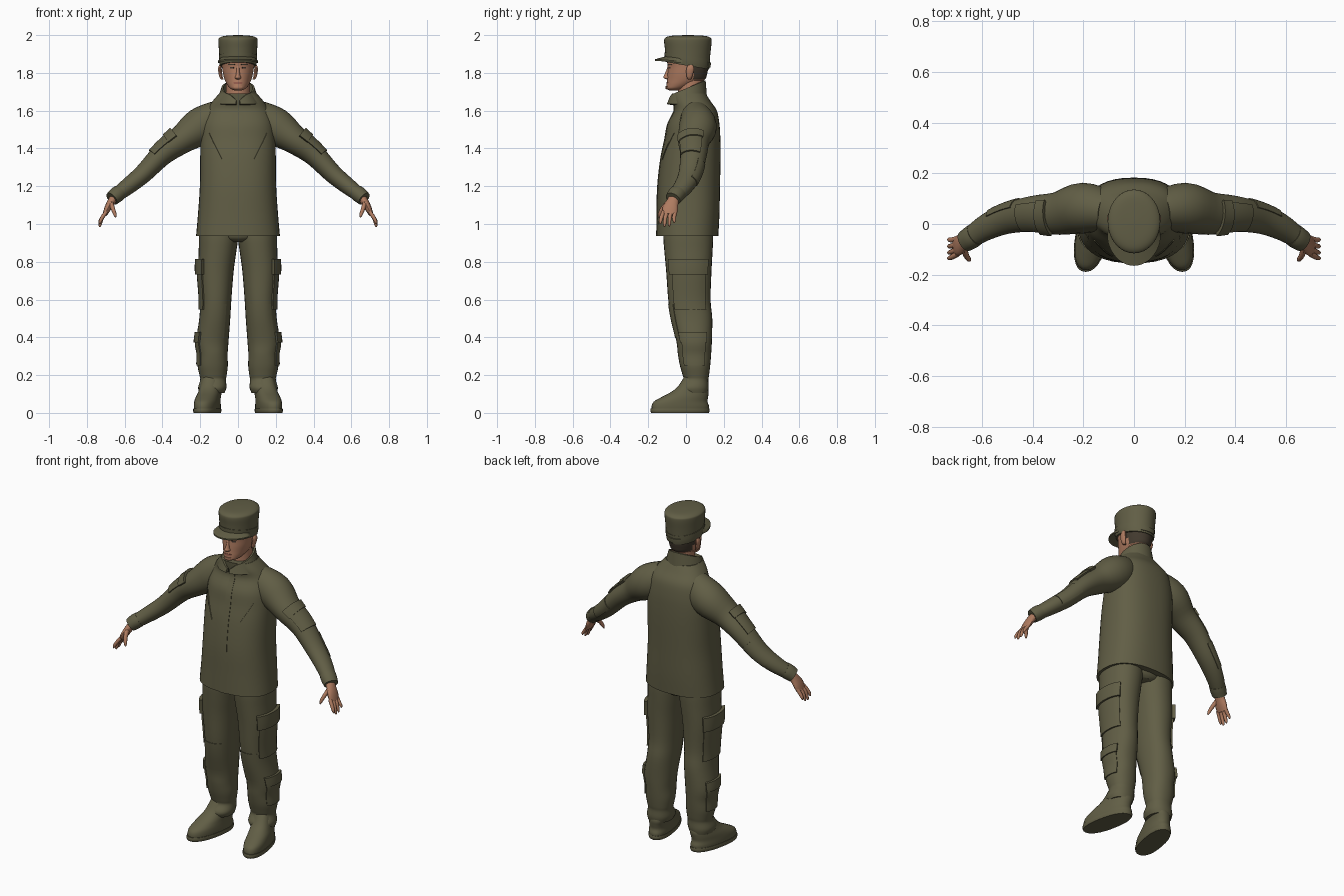
import bpy, bmesh, math
from mathutils import Vector

if "Cube" in bpy.data.objects:
    bpy.data.objects.remove(bpy.data.objects["Cube"])

FRONT = -math.pi / 2


def material(name, rgb):
    m = bpy.data.materials.new(name)
    m.diffuse_color = (*rgb, 1)
    m.use_nodes = True
    m.node_tree.nodes["Principled BSDF"].inputs["Base Color"].default_value = m.diffuse_color
    return m


OLIVE = material("olive_cloth", (0.120, 0.112, 0.060))
SKIN = material("skin", (0.43, 0.20, 0.118))
HAIR = material("dark_hair", (0.055, 0.042, 0.028))
LIPS = material("lips", (0.30, 0.11, 0.075))
EYES = material("eyes", (0.06, 0.04, 0.03))


def sample(rows, t):
    """Smooth interpolation of section rows (x, y, z, a, b, tilt)."""
    n = len(rows)
    t = max(0, min(n - 1, t))
    i = min(int(t), n - 2)
    f = t - i
    p = [tuple(rows[max(0, min(n - 1, k))]) + (0,) * 6 for k in (i - 1, i, i + 1, i + 2)]
    return [0.5 * (2 * q + (r - o) * f + (2 * o - 5 * q + 4 * r - s) * f * f
                   + (3 * q - o - 3 * r + s) * f ** 3)
            for o, q, r, s in list(zip(*[v[:6] for v in p]))]


def point(rows, t, ang, off=0, upright=True, power=2.0):
    x, y, z, a, b, tilt = sample(rows, t)
    c, s = math.cos(ang), math.sin(ang)
    u = math.copysign(abs(c) ** (2 / power), c) * (max(a, 0.001) + off)
    v = math.copysign(abs(s) ** (2 / power), s) * (max(b, 0.001) + off)
    if upright:
        return Vector((x + u, y + v, z + tilt * v))
    tan = (Vector(sample(rows, t + 0.02)[:3]) - Vector(sample(rows, t - 0.02)[:3])).normalized()
    depth = (Vector((0, 1, 0)) - tan * tan.y).normalized()
    return Vector((x, y, z)) + tan.cross(depth) * u + depth * v


def at(rows, z):
    """Row parameter at a given height."""
    for i in range(len(rows) - 1):
        if rows[i][2] <= z <= rows[i + 1][2]:
            return i + (z - rows[i][2]) / (rows[i + 1][2] - rows[i][2])
    return len(rows) - 1


def finish(name, bm, mat, mirror):
    bmesh.ops.recalc_face_normals(bm, faces=bm.faces)
    me = bpy.data.meshes.new(name)
    bm.to_mesh(me)
    bm.free()
    me.materials.append(mat)
    ob = bpy.data.objects.new(name, me)
    bpy.context.collection.objects.link(ob)
    if mirror:
        ob.modifiers.new("mirror", 'MIRROR')
    return ob


def tube(name, rows, mat=OLIVE, sides=28, steps=4, mirror=False, upright=True, power=2.0):
    bm = bmesh.new()
    count = (len(rows) - 1) * steps
    rings = [[bm.verts.new(point(rows, j / steps, 2 * math.pi * i / sides, 0, upright, power))
              for i in range(sides)] for j in range(count + 1)]
    for lo, hi in zip(rings, rings[1:]):
        for i in range(sides):
            k = (i + 1) % sides
            bm.faces.new((lo[i], lo[k], hi[k], hi[i]))
    bm.faces.new(rings[0])
    bm.faces.new(rings[-1])
    return finish(name, bm, mat, mirror)


def patch(name, rows, t0, t1, a0, a1, off, mat=OLIVE, mirror=True, upright=True, power=2.0, skew=0, n=8):
    """Raised plate that follows the surface of a tube."""
    bm = bmesh.new()
    fr = [0] + [i / n for i in range(n + 1)] + [1]
    last = len(fr) - 1
    g = []
    for j, v in enumerate(fr):
        g.append([bm.verts.new(point(rows, t0 + (t1 - t0) * v, a0 + (a1 - a0) * u + skew * v,
                                     -0.006 if i in (0, last) or j in (0, last) else off, upright, power))
                  for i, u in enumerate(fr)])
    for j in range(last):
        for i in range(last):
            bm.faces.new((g[j][i], g[j][i + 1], g[j + 1][i + 1], g[j + 1][i]))
    rim = g[0] + [r[-1] for r in g[1:]] + g[-1][-2::-1] + [r[0] for r in g[-2:0:-1]]
    bm.faces.new(rim)
    return finish(name, bm, mat, mirror)


# Jacket body, placket and slanted chest pockets
torso = [(0, .008, .937, .222, .163), (0, .012, 1.05, .212, .165), (0, .015, 1.2, .202, .165),
         (0, .025, 1.35, .2, .158), (0, .035, 1.45, .198, .147), (0, .04, 1.53, .19, .137),
         (0, .05, 1.6, .168, .113), (0, .03, 1.65, .135, .1), (0, .015, 1.69, .1, .09)]
tube("jacket_body", torso, sides=40, power=2.4)
patch("jacket_placket", torso, 0.0, at(torso, 1.64), FRONT - .02, FRONT + .10, .003,
      mirror=False, power=2.4, n=16)
patch("chest_pocket_welt", torso, at(torso, 1.34), at(torso, 1.48), FRONT + .36, FRONT + .42, .003,
      power=2.4, skew=.46)

# Standing collar, higher at the back and open in a V at the front
bm = bmesh.new()
levels = [[], [], [], []]
for i in range(41):
    ang = FRONT + .10 + (2 * math.pi - .20) * i / 40
    c, s = math.cos(ang), math.sin(ang)
    dip = .03 * max(0, 1 - abs(c) / .5) if s < 0 else 0
    for lev, (rx, ry, z) in zip(levels, [(.118, .108, 1.635), (.088, .098, 1.72 + .04 * s - dip),
                                         (.078, .088, 1.72 + .04 * s - dip), (.085, .085, 1.63)]):
        lev.append(bm.verts.new((rx * c, .006 + ry * s, z)))
for k in range(4):
    lo, hi = levels[k], levels[(k + 1) % 4]
    for i in range(40):
        bm.faces.new((lo[i], lo[i + 1], hi[i + 1], hi[i]))
for i in (0, 40):
    bm.faces.new([lev[i] for lev in levels])
finish("collar", bm, OLIVE, False)

# Sleeves with upper pockets, elbow patches and cuffs
arm = [(.10, .05, 1.567, .09, .08), (.2, .063, 1.515, .1, .1), (.3, .042, 1.445, .075, .085),
       (.4, .04, 1.37, .06, .071), (.5, .022, 1.268, .05, .061), (.582, -.012, 1.2, .044, .052),
       (.655, -.06, 1.145, .036, .04)]
limb = dict(mirror=True, upright=False)
tube("sleeve", arm, **limb)
patch("sleeve_pocket", arm, 2.15, 3.25, -1.1, .55, .008, upright=False)
patch("sleeve_pocket_flap", arm, 2.1, 2.5, -1.15, .6, .014, upright=False)
patch("elbow_patch", arm, 3.5, 4.6, .5, 1.9, .004, upright=False)
tube("cuff", [(.628, -.042, 1.166, .041, .046), (.645, -.054, 1.153, .042, .046),
              (.668, -.069, 1.133, .038, .042)], **limb)

# Hands
tube("palm", [(.65, -.058, 1.147, .024, .028), (.672, -.072, 1.115, .021, .033),
              (.69, -.083, 1.082, .018, .041), (.705, -.088, 1.05, .012, .038)], SKIN, 16, **limb)
for name, base, tip, z in [("index", -.119, -.135, 1.0), ("middle", -.099, -.113, .985),
                           ("ring", -.078, -.088, .988), ("little", -.058, -.062, 1.005)]:
    tube(name + "_finger", [(.697, base, 1.065, .010, .011), (.718, (base + tip) / 2 - .003, 1.035, .010, .0105),
                            (.73, tip, z + .012, .008, .008), (.733, tip, z, .003, .003)], SKIN, 10, **limb)
tube("thumb", [(.672, -.095, 1.11, .013, .016), (.662, -.125, 1.08, .011, .012),
               (.652, -.14, 1.052, .009, .009), (.648, -.145, 1.035, .003, .003)], SKIN, 10, **limb)

# Trousers with cargo, knee and calf pockets
leg = [(.138, .042, .105, .066, .073), (.136, .04, .135, .075, .08), (.132, .052, .175, .068, .066),
       (.132, .052, .2, .072, .07), (.134, .048, .25, .08, .08), (.134, .045, .31, .079, .088),
       (.136, .043, .38, .086, .094), (.123, .03, .5, .082, .109), (.118, .018, .6, .083, .112),
       (.117, .015, .75, .094, .12), (.108, .013, .86, .1, .128), (.103, .012, .93, .104, .132),
       (.103, .012, 1.0, .1, .13)]
legp = dict(mirror=True, power=2.2)
tube("trouser_leg", leg, **legp)
tube("trouser_seat", [(0, .02, .905, .06, .1), (0, .012, .93, .15, .125), (0, .012, 1.0, .17, .13)])
z = lambda h: at(leg, h)
patch("cargo_pocket", leg, z(.55), z(.78), -.75, .75, .008, power=2.2)
patch("cargo_pocket_flap", leg, z(.73), z(.81), -.85, .8, .018, power=2.2)
patch("calf_pocket", leg, z(.25), z(.4), -.7, .6, .007, power=2.2)
patch("calf_pocket_flap", leg, z(.375), z(.43), -.75, .65, .013, power=2.2)
patch("knee_patch", leg, z(.4), z(.58), FRONT - .7, FRONT + .7, .003, power=2.2)

# Boots and soles, with toes turned outward
boot = [(.157, -.03, .01, .062, .150), (.157, -.03, .035, .064, .152), (.157, -.028, .06, .063, .142),
        (.156, -.005, .085, .061, .122), (.152, .02, .11, .059, .1), (.148, .035, .14, .057, .078),
        (.145, .05, .19, .05, .06)]
sole = [(.157, -.032, 0, .064, .153), (.157, -.032, .012, .067, .157), (.157, -.032, .024, .066, .155)]
for name, rows in (("boot", boot), ("boot_sole", sole)):
    ob = tube(name, rows, mirror=True, power=2.3)
    for v in ob.data.vertices:
        v.co.x -= .18 * v.co.y

# Neck and head, hair on the back of the skull
tube("neck", [(0, .03, 1.6, .07, .075), (0, .025, 1.68, .064, .068), (0, .025, 1.78, .062, .066)], SKIN)
head = [(0, -.062, 1.708, .022, .028), (0, -.05, 1.718, .042, .054), (0, -.025, 1.738, .058, .078),
        (0, 0, 1.765, .071, .1), (0, .007, 1.795, .079, .105), (0, .011, 1.83, .084, .107),
        (0, .01, 1.86, .086, .11), (0, .01, 1.92, .085, .11)]
skull = tube("head", head, SKIN, 36, 6)
skull.data.materials.append(HAIR)
for f in skull.data.polygons:
    if f.center.y > .035 and f.center.z > 1.765:
        f.material_index = 1
tube("nose", [(0, -.09, 1.766, .011, .012), (0, -.097, 1.774, .017, .023), (0, -.095, 1.788, .012, .021),
              (0, -.091, 1.815, .008, .013), (0, -.09, 1.838, .008, .006)], SKIN, 14)
tube("ear", [(.082, .018, 1.765, .007, .008), (.09, .018, 1.78, .009, .015), (.096, .022, 1.82, .010, .021),
             (.094, .024, 1.842, .006, .012)], SKIN, 14, mirror=True)
h = lambda q: at(head, q)
patch("eye", head, h(1.823), h(1.832), FRONT + .27, FRONT + .53, .0012, EYES, n=4)
patch("eyebrow", head, h(1.842), h(1.848), FRONT + .2, FRONT + .65, .002, HAIR, n=4)
patch("mouth", head, h(1.741), h(1.752), FRONT - .36, FRONT + .36, .002, LIPS, mirror=False, n=4)
patch("chin", head, h(1.713), h(1.732), FRONT - .4, FRONT + .4, .005, SKIN, mirror=False, n=4)

# Cap: crown, band, back strap and brim
tube("cap_crown", [(0, .008, 1.875, .098, .117, -.15), (0, .009, 1.92, .101, .121, -.08),
                   (0, .01, 1.968, .104, .126), (0, .01, 1.985, .099, .12), (0, .01, 1.996, .07, .09),
                   (0, .01, 2.0, .01, .012)], sides=36)
band = [(0, .007, 1.838, .096, .115, -.17), (0, .007, 1.862, .1, .119, -.17),
        (0, .007, 1.89, .102, .121, -.15)]
tube("cap_band", band, sides=36)
patch("cap_strap", band, .5, 1.4, -FRONT - .45, -FRONT + .45, .005, mirror=False)
bm = bmesh.new()
loops = [[], [], [], []]
for i in range(25):
    u = -1 + i / 12
    ang = FRONT + u * 1.35
    c, s = math.cos(ang), math.sin(ang)
    ext = .052 * (1 - u * u) ** .6 + .002
    for lp, (e, hz) in zip(loops, [(-.02, 1.892), (ext, 1.872 - .012 * u * u),
                                   (ext, 1.864 - .012 * u * u), (-.02, 1.876)]):
        lp.append(bm.verts.new(((.1 + e * .6) * c, .007 + (.118 + e) * s, hz)))
for k in range(4):
    lo, hi = loops[k], loops[(k + 1) % 4]
    for i in range(24):
        bm.faces.new((lo[i], lo[i + 1], hi[i + 1], hi[i]))
for i in (0, 24):
    bm.faces.new([lp[i] for lp in loops])
finish("cap_brim", bm, OLIVE, False)

# Smooth shading with crisp edges kept
for ob in bpy.context.scene.objects:
    ob.select_set(True)
    bpy.context.view_layer.objects.active = ob
bpy.ops.object.shade_smooth_by_angle(angle=math.radians(40))
